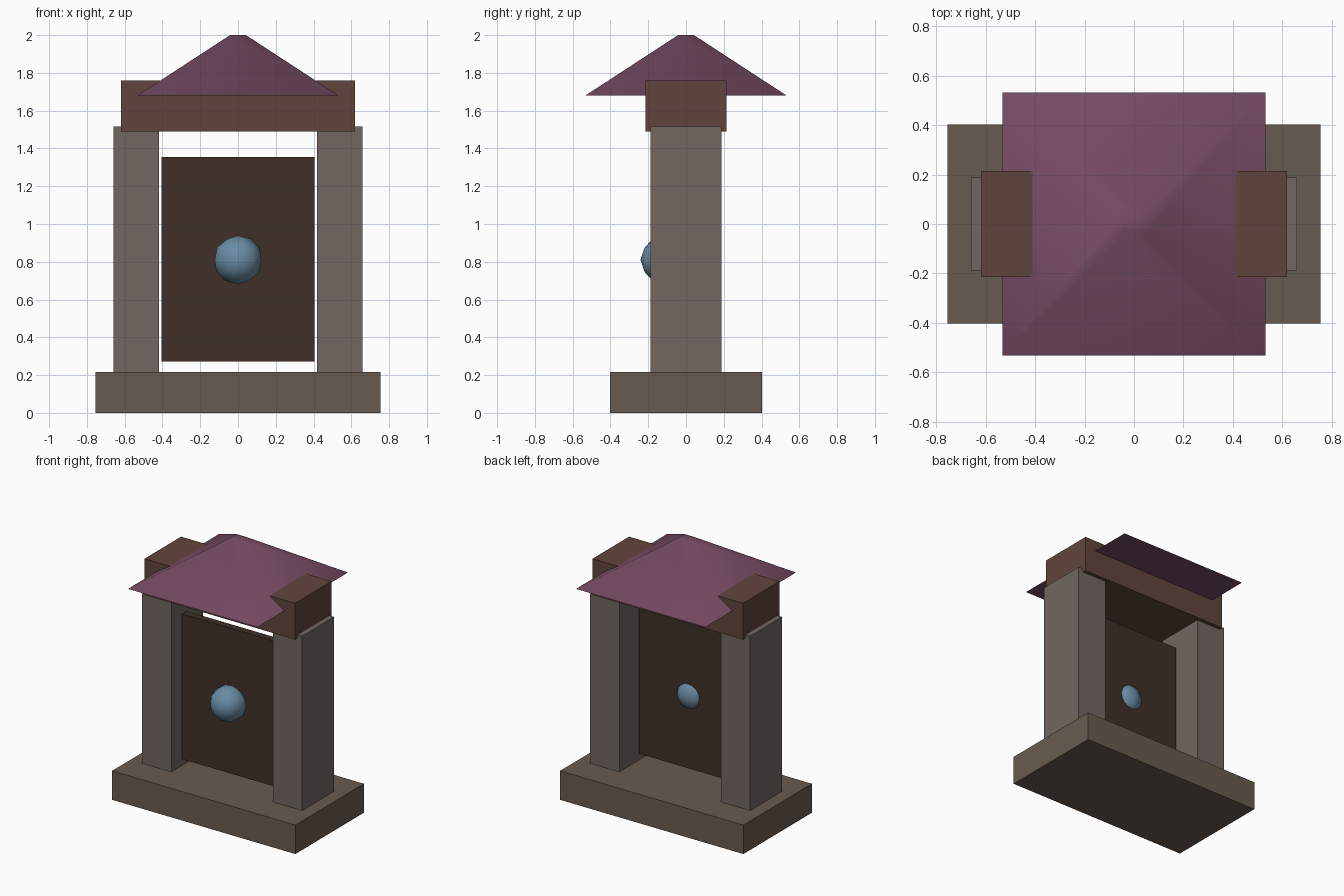
import bpy
import math

if "Cube" in bpy.data.objects:
    bpy.data.objects.remove(bpy.data.objects["Cube"])


def material(name, rgb):
    m = bpy.data.materials.new(name)
    m.diffuse_color = (*rgb, 1)
    m.use_nodes = True
    m.node_tree.nodes["Principled BSDF"].inputs["Base Color"].default_value = m.diffuse_color
    return m


def box(name, lo, hi, mat):
    """Axis-aligned block between two corners."""
    center = [(a + b) / 2 for a, b in zip(lo, hi)]
    size = [b - a for a, b in zip(lo, hi)]
    bpy.ops.mesh.primitive_cube_add(size=1, location=center)
    ob = bpy.context.object
    ob.name = name
    ob.scale = size
    bpy.ops.object.transform_apply(location=False, rotation=False, scale=True)
    ob.data.materials.append(mat)
    return ob


base_stone = material("base_stone", (0.14, 0.105, 0.08))
post_stone = material("post_stone", (0.17, 0.135, 0.12))
lintel_wood = material("lintel_wood", (0.12, 0.06, 0.045))
door_wood = material("door_wood", (0.05, 0.028, 0.022))
roof_purple = material("roof_purple", (0.18, 0.07, 0.125))
orb_blue = material("orb_blue", (0.14, 0.26, 0.37))

# Plinth
box("base", (-0.755, -0.403, 0), (0.755, 0.403, 0.216), base_stone)

# Two side posts
for side, name in ((-1, "left_post"), (1, "right_post")):
    x0, x1 = sorted((side * 0.418, side * 0.66))
    box(name, (x0, -0.188, 0.2), (x1, 0.188, 1.515), post_stone)

# Beam across the posts
box("lintel", (-0.62, -0.215, 1.49), (0.62, 0.215, 1.76), lintel_wood)

# Thin panel floating between the posts
box("door_panel", (-0.404, -0.08, 0.273), (0.404, -0.026, 1.355), door_wood)

# Low-poly orb set through the panel
bpy.ops.mesh.primitive_ico_sphere_add(subdivisions=2, radius=0.13,
                                      location=(0, -0.111, 0.81))
orb = bpy.context.object
orb.name = "orb"
orb.data.materials.append(orb_blue)
bpy.ops.object.shade_smooth()

# Truncated four-sided roof with soft shading over its ridges
bpy.ops.mesh.primitive_cone_add(vertices=4, radius1=0.533 * math.sqrt(2),
                                radius2=0.042 * math.sqrt(2), depth=0.32,
                                location=(0, 0, 1.84),
                                rotation=(0, 0, math.pi / 4))
roof = bpy.context.object
roof.name = "roof"
bpy.ops.object.transform_apply(location=False, rotation=True, scale=False)
roof.data.materials.append(roof_purple)
bpy.ops.object.shade_smooth_by_angle(angle=math.radians(60))
